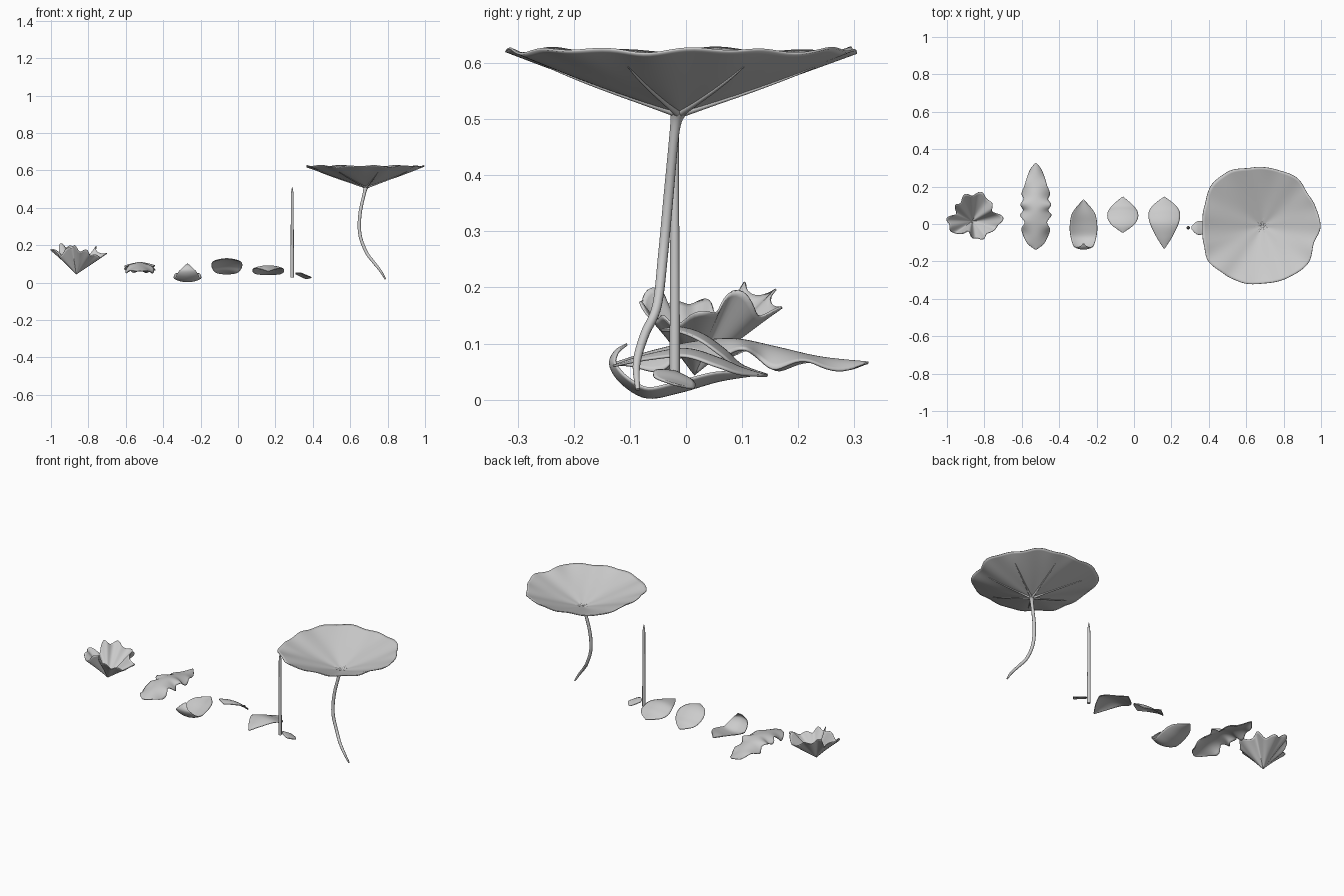
import bpy, math
from mathutils import Vector

if "Cube" in bpy.data.objects:
    bpy.data.objects.remove(bpy.data.objects["Cube"])


def spline(vals, t, closed=False):
    """Catmull-Rom sample of floats or vectors at t in 0..1"""
    n = len(vals)
    f = t * n if closed else t * (n - 1)
    i = int(f) if closed else min(int(f), n - 2)
    u = f - i
    g = (lambda k: vals[k % n]) if closed else (lambda k: vals[max(0, min(n - 1, k))])
    a, b, c, d = g(i - 1), g(i), g(i + 1), g(i + 2)
    return (b * 2 + (c - a) * u + (a * 2 - b * 5 + c * 4 - d) * u * u
            + (b * 3 - a - c * 3 + d) * u ** 3) * 0.5


def polar(keys, a):
    """Smooth periodic lookup of (degrees, value) keys"""
    a = math.degrees(a) % 360
    ks = [(keys[-1][0] - 360, keys[-1][1])] + keys + [(keys[0][0] + 360, keys[0][1])]
    for (a0, v0), (a1, v1) in zip(ks, ks[1:]):
        if a0 <= a <= a1:
            u = (a - a0) / (a1 - a0)
            return v0 + (v1 - v0) * u * u * (3 - 2 * u)


def finish(name, verts, faces, thick):
    me = bpy.data.meshes.new(name)
    me.from_pydata(verts, [], faces)
    ob = bpy.data.objects.new(name, me)
    bpy.context.collection.objects.link(ob)
    me.polygons.foreach_set("use_smooth", [True] * len(me.polygons))
    mod = ob.modifiers.new("thickness", 'SOLIDIFY')
    mod.thickness, mod.offset = thick, 0
    return ob


def petal(name, path, widths, cup, wave=0, waves=4, lateral=(1, 0, 0), nu=40, nv=16):
    """Blade swept along a path; cup lifts (+) or drops (-) the edges"""
    path = [Vector(p) for p in path]
    lat = Vector(lateral).normalized()
    verts, faces = [], []
    for i in range(nu + 1):
        t = i / nu
        p = spline(path, t)
        tan = spline(path, min(1, t + .01)) - spline(path, max(0, t - .01))
        up = lat.cross(tan).normalized()
        w = max(spline(widths, t), .001)
        k = w / max(widths)
        for j in range(nv + 1):
            s = 2 * j / nv - 1
            lift = cup * k * s * s + wave * k * s * s * math.sin(t * waves * 2 * math.pi + (s > 0) * .6)
            verts.append(p + lat * (w * s) + up * lift)
    m = nv + 1
    for i in range(nu):
        for j in range(nv):
            a = i * m + j
            faces.append((a, a + 1, a + m + 1, a + m))
    return finish(name, verts, faces, .004)


def disc(name, surf, nr, na, thick):
    """Leaf made of rings around a centre"""
    verts, faces = [surf(0, 0)], []
    for i in range(1, nr + 1):
        verts += [surf(i / nr, 2 * math.pi * j / na) for j in range(na)]
    for j in range(na):
        k = (j + 1) % na
        faces.append((0, 1 + j, 1 + k))
        for i in range(nr - 1):
            b = 1 + i * na
            faces.append((b + j, b + na + j, b + na + k, b + k))
    return finish(name, verts, faces, thick)


def tube(name, pts, radii, n=32):
    cu = bpy.data.curves.new(name, 'CURVE')
    cu.dimensions, cu.bevel_depth, cu.bevel_resolution, cu.use_fill_caps = '3D', 1, 4, True
    sp = cu.splines.new('POLY')
    sp.points.add(n)
    pts = [Vector(p) for p in pts]
    for i, q in enumerate(sp.points):
        q.co = (*spline(pts, i / n), 1)
        q.radius = max(.0005, spline(radii, i / n))
    sp.use_smooth = True
    ob = bpy.data.objects.new(name, cu)
    bpy.context.collection.objects.link(ob)
    return ob


# Crumpled funnel leaf
R1 = [(0, .16), (30, .125), (63, .155), (94, .145), (131, .12), (155, .10), (180, .134),
      (215, .115), (245, .06), (295, .105), (330, .112)]
Z1 = [(0, .145), (35, .185), (63, .15), (94, .185), (131, .2), (155, .155), (180, .18),
      (215, .15), (250, .195), (300, .165), (330, .14)]


def crumple(t, a):
    r = polar(R1, a) * t * (1 + .07 * t * math.sin(11 * a))
    z = .045 + (polar(Z1, a) - .045) * t ** .95 + .01 * t * t * math.sin(11 * a + 1)
    return (-.865 + r * math.cos(a), .015 + r * math.sin(a), z)


disc("ruffled_leaf", crumple, 16, 120, .004)

# Long wavy leaf
petal("wavy_leaf",
      [(-.525, y, z) for y, z in [(-.135, .062), (-.06, .086), (.02, .103), (.09, .107),
                                  (.16, .093), (.24, .075), (.325, .066)]],
      [.006, .045, .068, .075, .06, .083, .066, .082, .065, .075, .06, .048, .03, .003],
      -.03, .014, 4, nu=64)

# Curled cup petal
petal("curled_petal",
      [(-.27, y, z) for y, z in [(-.105, .099), (-.126, .086), (-.135, .062), (-.115, .03),
                                 (-.07, .004), (-.01, .014), (.06, .034), (.13, .045)]],
      [.003, .022, .043, .058, .068, .073, .06, .002], .018)

# Arched petal tilted toward the back
petal("tilted_petal",
      [(-.06, y, z) for y, z in [(-.045, .124), (-.01, .128), (.03, .116), (.07, .088),
                                 (.1, .061), (.145, .044)]],
      [.003, .053, .079, .08, .058, .002], -.012)

# Arched petal
petal("arched_petal",
      [(.162, y, z) for y, z in [(-.13, .06), (-.07, .079), (0, .09), (.06, .073),
                                 (.1, .056), (.145, .042)]],
      [.003, .042, .075, .084, .063, .002], -.015)

# Small sepal
petal("small_sepal",
      [(.307, -.02, .05), (.335, -.02, .046), (.365, -.02, .034), (.393, -.02, .027)],
      [.008, .034, .036, .003], -.004, lateral=(0, -1, .28), nu=20, nv=10)

# Pointed rod
tube("pointed_rod",
     [(.29, -.02, z) for z in (.027, .12, .21, .3, .39, .46, .49, .512)],
     [.009, .009, .0085, .008, .0078, .0075, .005, .0005])

# Large floating leaf: shallow lobed funnel
R2 = [(0, .312), (19, .304), (35, .299), (55, .319), (73, .312), (100, .318), (124, .345),
      (139, .35), (162, .326), (180, .318), (197, .326), (212, .343), (232, .326), (249, .32),
      (275, .305), (298, .308), (320, .316), (342, .29)]


def pad(t, a):
    r = polar(R2, a)
    r = (.316 + (r - .316) * t * t) * t
    z = .512 + .11 * (.87 * t + .13 * t * t) + .005 * math.sin(7 * a) * t * (1 - .5 * t)
    z += .003 * math.sin(13 * a + 1) * t ** 4
    return (.685 + r * math.cos(a), -.012 + r * math.sin(a), z)


disc("large_leaf", pad, 24, 144, .004)

# Curved stem with a flared top
tube("leaf_stem",
     [(.685, -.013, .514), (.676, -.02, .48), (.652, -.031, .364), (.652, -.041, .257),
      (.684, -.052, .166), (.72, -.074, .115), (.76, -.088, .065), (.789, -.086, .018)],
     [.015, .009, .009, .009, .0085, .008, .007, .004], 48)

# Ribs under the large leaf
for i in range(7):
    a = .5 + i * 2 * math.pi / 7
    pts = [Vector(pad(t, a)) - Vector((0, 0, .003)) for t in (.02, .2, .4, .6, .78)]
    tube(f"leaf_rib_{i + 1}", pts, [.007, .0045, .0035, .0025, .001], 20)
